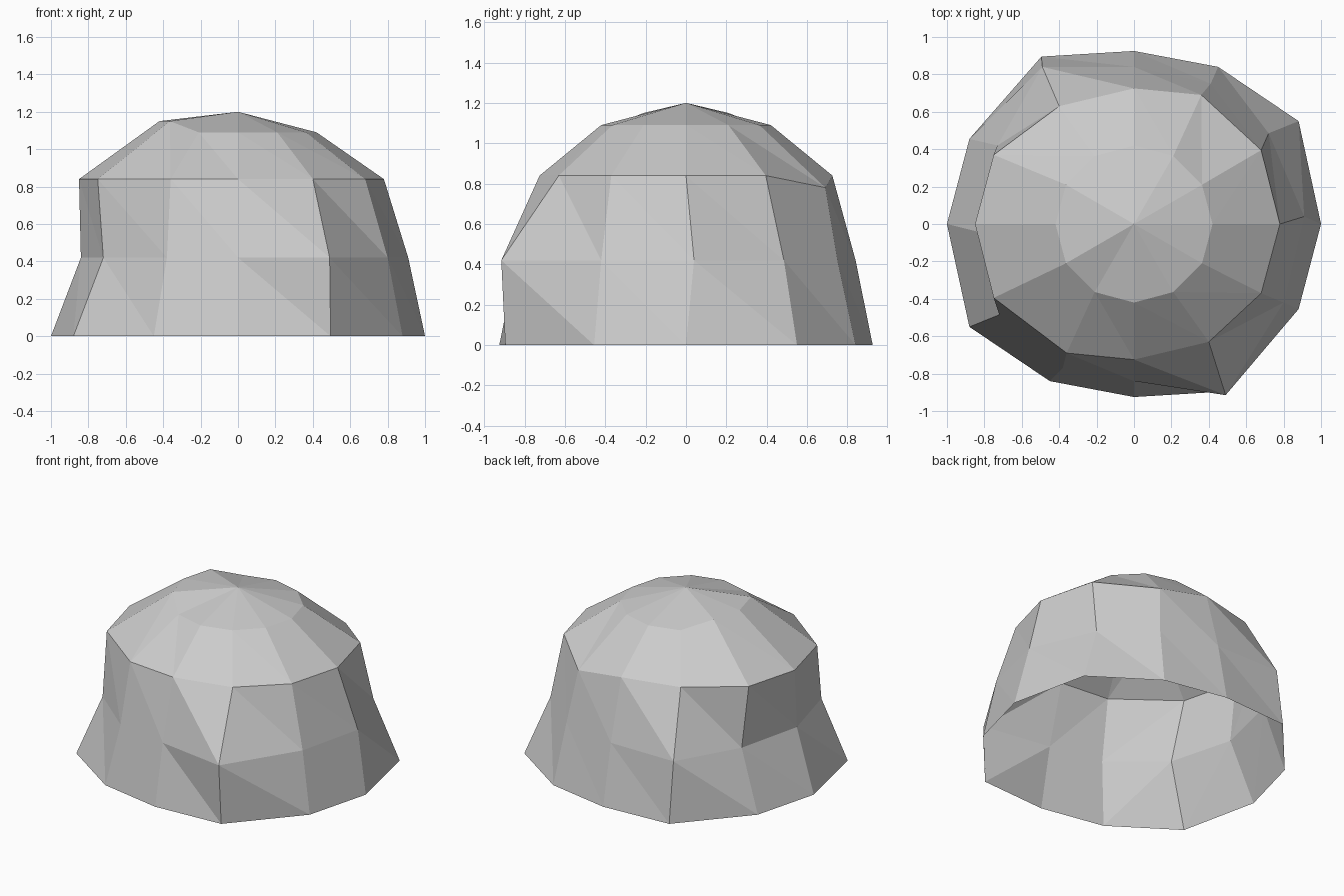
import bpy
import bmesh
from math import cos, sin, pi
from mathutils import Vector

cube = bpy.data.objects.get("Cube")
if cube:
    bpy.data.objects.remove(cube, do_unlink=True)

SIDES = 12


def ring(half, height, nudges=None):
    """Half a ring of points, repeated by a half turn, with hand-placed nudges."""
    points = [Vector((x, y, height)) for x, y in half]
    points += [Vector((-p.x, -p.y, height)) for p in points]
    for index, shift in (nudges or {}).items():
        points[index] += Vector(shift)
    return points


# Uneven rings of the dome, from the flared rim upwards
rim = ring([(1, 0), (.88, .55), (.45, .84), (0, .925), (-.495, .895), (-.88, .455)], 0)
waist = ring([(.91, .04), (.72, .485), (.41, .75), (0, .84), (-.49, .84), (-.73, .42)], .42,
             {6: (.07, 0, 0), 8: (.03, -.02, 0), 10: (0, -.075, 0), 11: (.07, 0, 0)})
shoulder = ring([(.78, 0), (.68, .395), (.36, .69), (0, .725), (-.4, .63), (-.75, .37)], .84,
                {2: (0, 0, -.06), 6: (-.07, 0, 0), 7: (-.07, 0, 0), 11: (-.07, 0, 0)})
crown = ring([(.42 * cos(i * pi / 6), .42 * sin(i * pi / 6)) for i in range(SIDES // 2)], 1.09,
             {i: (0, 0, .06) for i in (5, 6, 7)})

# Open shell of triangles: slanted bands closed by a fan at the top
bm = bmesh.new()
rings = [[bm.verts.new(p) for p in r] for r in (rim, waist, shoulder, crown)]
apex = bm.verts.new((0, 0, 1.2))
for i in range(SIDES):
    j = (i + 1) % SIDES
    for low, high in zip(rings, rings[1:]):
        bm.faces.new((low[i], low[j], high[i]))
        bm.faces.new((low[j], high[j], high[i]))
    bm.faces.new((rings[-1][i], rings[-1][j], apex))

mesh = bpy.data.meshes.new("rock_dome")
bm.to_mesh(mesh)
bm.free()

# Plain grey stone
stone = bpy.data.materials.new("stone_grey")
stone.use_nodes = True
grey = (.6, .6, .6, 1)
stone.diffuse_color = grey
stone.node_tree.nodes["Principled BSDF"].inputs["Base Color"].default_value = grey
mesh.materials.append(stone)

dome = bpy.data.objects.new("rock_dome", mesh)
bpy.context.collection.objects.link(dome)
